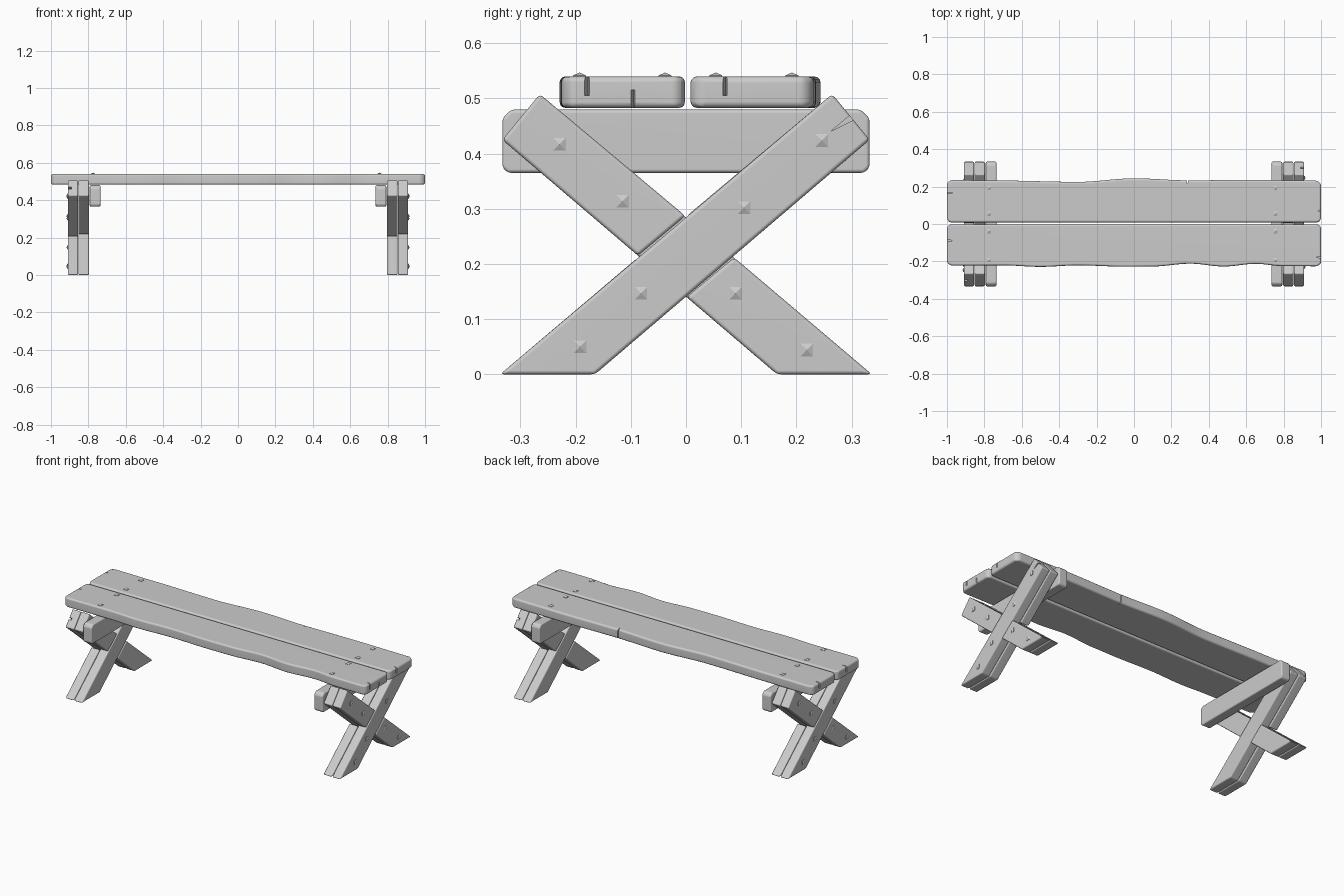
import bpy, bmesh, math
from mathutils import Vector

if "Cube" in bpy.data.objects:
    bpy.data.objects.remove(bpy.data.objects["Cube"])


def axes(axis, a, b, c):
    # profile (a, b) with extrusion coordinate c along the chosen axis
    return (c, a, b) if axis == 'X' else (a, b, c)


def prism(name, pts, lo, hi, axis):
    bm = bmesh.new()
    base = [bm.verts.new(axes(axis, a, b, lo)) for a, b in pts]
    face = bm.faces.new(base)
    ext = bmesh.ops.extrude_face_region(bm, geom=[face])
    new = [v for v in ext['geom'] if isinstance(v, bmesh.types.BMVert)]
    bmesh.ops.translate(bm, verts=new, vec=Vector(axes(axis, 0, 0, hi - lo)))
    bmesh.ops.recalc_face_normals(bm, faces=bm.faces)
    me = bpy.data.meshes.new(name)
    bm.to_mesh(me)
    bm.free()
    ob = bpy.data.objects.new(name, me)
    bpy.context.collection.objects.link(ob)
    return ob


def activate(ob):
    bpy.ops.object.select_all(action='DESELECT')
    ob.select_set(True)
    bpy.context.view_layer.objects.active = ob


def finish(ob, bevel, cuts=(), turn=False):
    # round the edges, carve the cracks, shade
    activate(ob)
    m = ob.modifiers.new('bevel', 'BEVEL')
    m.width, m.segments, m.limit_method = bevel, 3, 'ANGLE'
    bpy.ops.object.modifier_apply(modifier=m.name)
    for pts, lo, hi, axis in cuts:
        c = prism('crack_cutter', pts, lo, hi, axis)
        c.hide_render = True
        activate(ob)
        m = ob.modifiers.new('crack', 'BOOLEAN')
        m.operation, m.object, m.solver = 'DIFFERENCE', c, 'EXACT'
        bpy.ops.object.modifier_apply(modifier=m.name)
        bpy.data.objects.remove(c)
    bpy.ops.object.shade_smooth_by_angle(angle=math.radians(35))
    w = ob.modifiers.new('weighted', 'WEIGHTED_NORMAL')
    w.keep_sharp = True
    if turn:
        ob.rotation_euler.z = math.pi
    return ob


def wavy(keys, n=8):
    # smooth curve through a few edge points
    out = []
    for (x0, y0), (x1, y1) in zip(keys, keys[1:]):
        for i in range(n):
            t = i / n
            out.append((x0 + (x1 - x0) * t, y0 + (y1 - y0) * (1 - math.cos(math.pi * t)) / 2))
    return out + [keys[-1]]


def end_crack(side, y, depth, lo, hi):
    return ([(side * 1.01, y - .006), (side * 1.01, y + .006), (side * (1 - depth), y + .002)], lo, hi, 'Z')


def edge_crack(x, y, tip):
    return ([(x - .007, y), (x + .007, y), (x + .001, tip)], .47, .56, 'Z')


# seat planks with worn outer edges
Z0, Z1 = .483, .54
back = wavy([(-.98, .235), (-.7, .232), (-.3, .225), (0, .244), (.3, .233), (.6, .236), (.98, .232)])
back_pts = [(-1, .025), (-.985, .008), (.985, .008), (1, .025), (1, .215)] + back[::-1] + [(-1, .218)]
finish(prism('seat_plank_back', back_pts, Z0, Z1, 'Z'), .012,
       [end_crack(-1, .165, .03, .505, .56), end_crack(1, .07, .02, .505, .56), edge_crack(.285, .26, .208)])
front = wavy([(-.98, -.222), (-.7, -.221), (-.5, -.229), (-.3, -.221), (-.05, -.228),
              (.1, -.227), (.3, -.212), (.48, -.227), (.65, -.213), (.8, -.225), (.98, -.226)])
front_pts = [(-1, -.206)] + front + [(1, -.21), (1, -.016), (.985, -.002), (-.985, -.002), (-1, -.016)]
finish(prism('seat_plank_front', front_pts, Z0, Z1, 'Z'), .012,
       [end_crack(-1, -.09, .035, .505, .56), end_crack(1, -.18, .025, .505, .56),
        end_crack(1, -.097, .015, .47, .515)])

# leg outlines in the y-z plane: one full diagonal and two short pieces
FULL = [(-.337, 0), (-.165, 0), (.333, .425), (.265, .508)]
UPPER = [(-.333, .425), (-.265, .508), (-.001, .287), (-.087, .215)]
LOWER = [(.337, 0), (.165, 0), (.001, .14), (.087, .212)]
BAR = [(-.333, .375), (-.323, .365), (.323, .365), (.333, .375),
       (.333, .464), (.317, .48), (-.317, .48), (-.333, .464)]
SPLIT = [(.312, .482), (.322, .47), (.262, .44)]


def flip(pts):
    return [(-y, z) for y, z in pts]


for end, turn in (('right', False), ('left', True)):
    # crossbar under the seat
    finish(prism(end + '_crossbar', BAR, .735, .793, 'X'), .009, turn=turn)
    # outer layer, then inner layer on the opposite diagonal
    for layer, lo, hi, f in (('outer', .855, .91, lambda p: p), ('inner', .797, .853, flip)):
        cuts = [(SPLIT, .89, .93, 'X')] if layer == 'outer' else []
        finish(prism(f'{end}_{layer}_long_leg', f(FULL), lo, hi, 'X'), .007, cuts, turn)
        finish(prism(f'{end}_{layer}_upper_leg', f(UPPER), lo, hi, 'X'), .007, turn=turn)
        finish(prism(f'{end}_{layer}_lower_leg', f(LOWER), lo, hi, 'X'), .007, turn=turn)


# square nail heads with pyramid tops
def nail_heads(name, spots, axis, level, turn=False):
    bm = bmesh.new()
    r = .0115
    for a, b in spots:
        rings = []
        for h in (-.004, .002):
            rings.append([bm.verts.new(axes(axis, a + i * r, b + j * r, level + h))
                          for i, j in ((-1, -1), (1, -1), (1, 1), (-1, 1))])
        tip = bm.verts.new(axes(axis, a, b, level + .007))
        bm.faces.new(rings[0])
        for k in range(4):
            n = (k + 1) % 4
            bm.faces.new((rings[0][k], rings[0][n], rings[1][n], rings[1][k]))
            bm.faces.new((rings[1][k], rings[1][n], tip))
    bmesh.ops.recalc_face_normals(bm, faces=bm.faces)
    me = bpy.data.meshes.new(name)
    bm.to_mesh(me)
    bm.free()
    ob = bpy.data.objects.new(name, me)
    bpy.context.collection.objects.link(ob)
    if turn:
        ob.rotation_euler.z = math.pi


LEG_NAILS = [(-.229, .417), (-.115, .314), (.246, .424), (.105, .302),
             (-.082, .147), (.09, .147), (-.192, .05), (.219, .044)]
nail_heads('right_leg_nails', LEG_NAILS, 'X', .91)
nail_heads('left_leg_nails', LEG_NAILS, 'X', .91, True)
nail_heads('seat_nails', [(x, y) for x in (.757, -.775) for y in (-.193, -.038, .054, .192)], 'Z', Z1)
